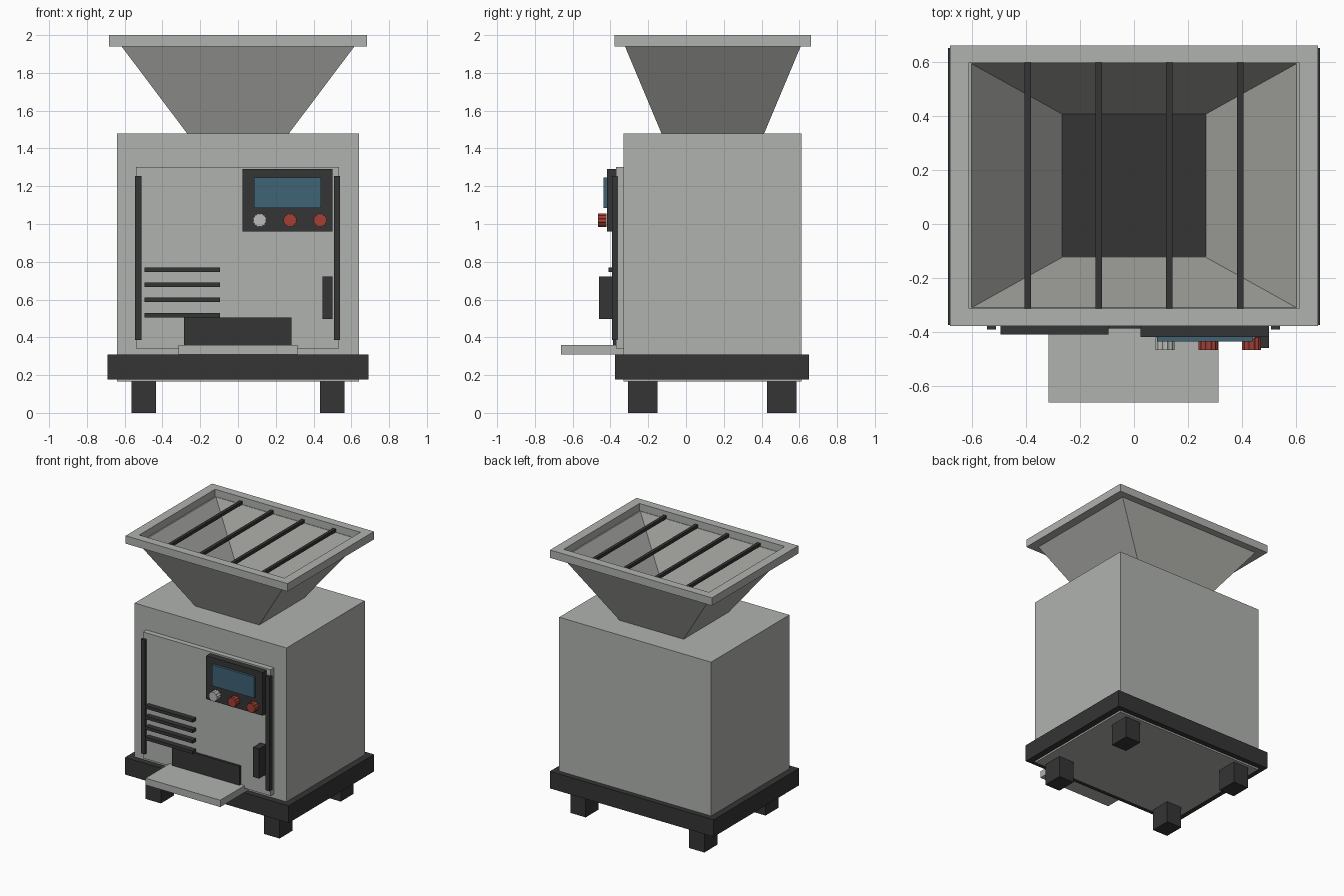
import bpy, bmesh, math

if "Cube" in bpy.data.objects:
    bpy.data.objects.remove(bpy.data.objects["Cube"])


def material(name, rgb):
    m = bpy.data.materials.new(name)
    m.diffuse_color = (*rgb, 1)
    m.use_nodes = True
    m.node_tree.nodes["Principled BSDF"].inputs["Base Color"].default_value = m.diffuse_color
    return m


BODY = material("light grey paint", (0.43, 0.45, 0.42))
STEEL = material("hopper steel", (0.41, 0.41, 0.39))
DARK = material("dark grey", (0.035, 0.035, 0.036))
SCREEN = material("blue screen", (0.05, 0.125, 0.18))
RED = material("red", (0.36, 0.05, 0.035))
SILVER = material("silver", (0.50, 0.50, 0.48))


def finish(name, bm, mat):
    bmesh.ops.recalc_face_normals(bm, faces=bm.faces)
    me = bpy.data.meshes.new(name)
    bm.to_mesh(me)
    bm.free()
    me.materials.append(mat)
    ob = bpy.data.objects.new(name, me)
    bpy.context.collection.objects.link(ob)
    return ob


def box(name, x, y, z, mat):
    """Box from (min, max) ranges."""
    bm = bmesh.new()
    bmesh.ops.create_cube(bm, size=1)
    for v in bm.verts:
        for i, (lo, hi) in enumerate((x, y, z)):
            v.co[i] = lo if v.co[i] < 0 else hi
    return finish(name, bm, mat)


def rect_ring(name, sections, cy, mat):
    """Closed ring through rectangular sections (half x, half y, z)."""
    bm = bmesh.new()
    loops = [[bm.verts.new((sx * hx, cy + sy * hy, z))
              for sx, sy in ((-1, -1), (1, -1), (1, 1), (-1, 1))]
             for hx, hy, z in sections]
    for a, b in zip(loops, loops[1:] + loops[:1]):
        for i in range(4):
            j = (i + 1) % 4
            bm.faces.new((a[i], a[j], b[j], b[i]))
    return finish(name, bm, mat)


def knob(name, x, z, mat):
    """Fluted knob pointing to the front."""
    bm = bmesh.new()
    n = 24
    rings = []
    for y in (-0.42, -0.467):
        rings.append([bm.verts.new((x + r * math.cos(a), y, z + r * math.sin(a)))
                      for k in range(n)
                      for r, a in [(0.037 if k % 2 else 0.033, math.tau * k / n)]])
    for i in range(n):
        j = (i + 1) % n
        bm.faces.new((rings[0][i], rings[0][j], rings[1][j], rings[1][i]))
    for r in rings:
        bm.faces.new(r)
    return finish(name, bm, mat)


# Cabinet, base and feet
box("cabinet", (-0.64, 0.64), (-0.33, 0.612), (0.165, 1.48), BODY)
box("base", (-0.69, 0.69), (-0.375, 0.652), (0.178, 0.308), DARK)
for sx, side in ((-1, "left"), (1, "right")):
    for cy, end in ((-0.229, "front"), (0.508, "back")):
        box(f"{end}_{side}_foot", (sx * 0.5 - 0.065, sx * 0.5 + 0.065),
            (cy - 0.078, cy + 0.078), (0, 0.18), DARK)

# Front door with side strips and handle
box("front_door", (-0.54, 0.535), (-0.37, -0.32), (0.34, 1.302), BODY)
for cx, side in ((-0.528, "left"), (0.524, "right")):
    box(f"{side}_door_strip", (cx - 0.017, cx + 0.017), (-0.391, -0.36), (0.385, 1.255), DARK)
box("door_handle", (0.447, 0.5), (-0.46, -0.36), (0.497, 0.722), DARK)

# Vent slats
for i in range(4):
    z = 0.518 + 0.08 * i
    box(f"vent_slat_{i + 1}", (-0.495, -0.095), (-0.41, -0.36), (z - 0.012, z + 0.012), DARK)

# Outlet and tray
box("outlet", (-0.285, 0.283), (-0.387, -0.33), (0.34, 0.505), DARK)
box("outlet_tray", (-0.316, 0.314), (-0.662, -0.33), (0.308, 0.36), BODY)

# Control panel
box("control_panel", (0.025, 0.5), (-0.418, -0.36), (0.96, 1.29), DARK)
box("display", (0.085, 0.44), (-0.436, -0.41), (1.085, 1.245), SCREEN)
for i, mat in enumerate((SILVER, RED, RED)):
    knob(f"knob_{i + 1}", 0.115 + 0.16 * i, 1.02, mat)

# Hopper funnel, rim, throat and safety bars
CY = 0.142
rect_ring("hopper_funnel", ((0.27, 0.272, 1.48), (0.62, 0.467, 1.945),
                            (0.602, 0.452, 1.945), (0.264, 0.264, 1.48)), CY, STEEL)
rect_ring("hopper_rim", ((0.682, 0.52, 1.94), (0.682, 0.52, 2.0),
                         (0.612, 0.456, 2.0), (0.612, 0.456, 1.94)), CY, BODY)
box("hopper_throat", (-0.267, 0.267), (-0.12, 0.41), (1.47, 1.486), DARK)
for i in range(4):
    x = -0.394 + 0.2627 * i
    box(f"safety_bar_{i + 1}", (x - 0.012, x + 0.012),
        (CY - 0.46, CY + 0.46), (1.946, 1.97), DARK)
